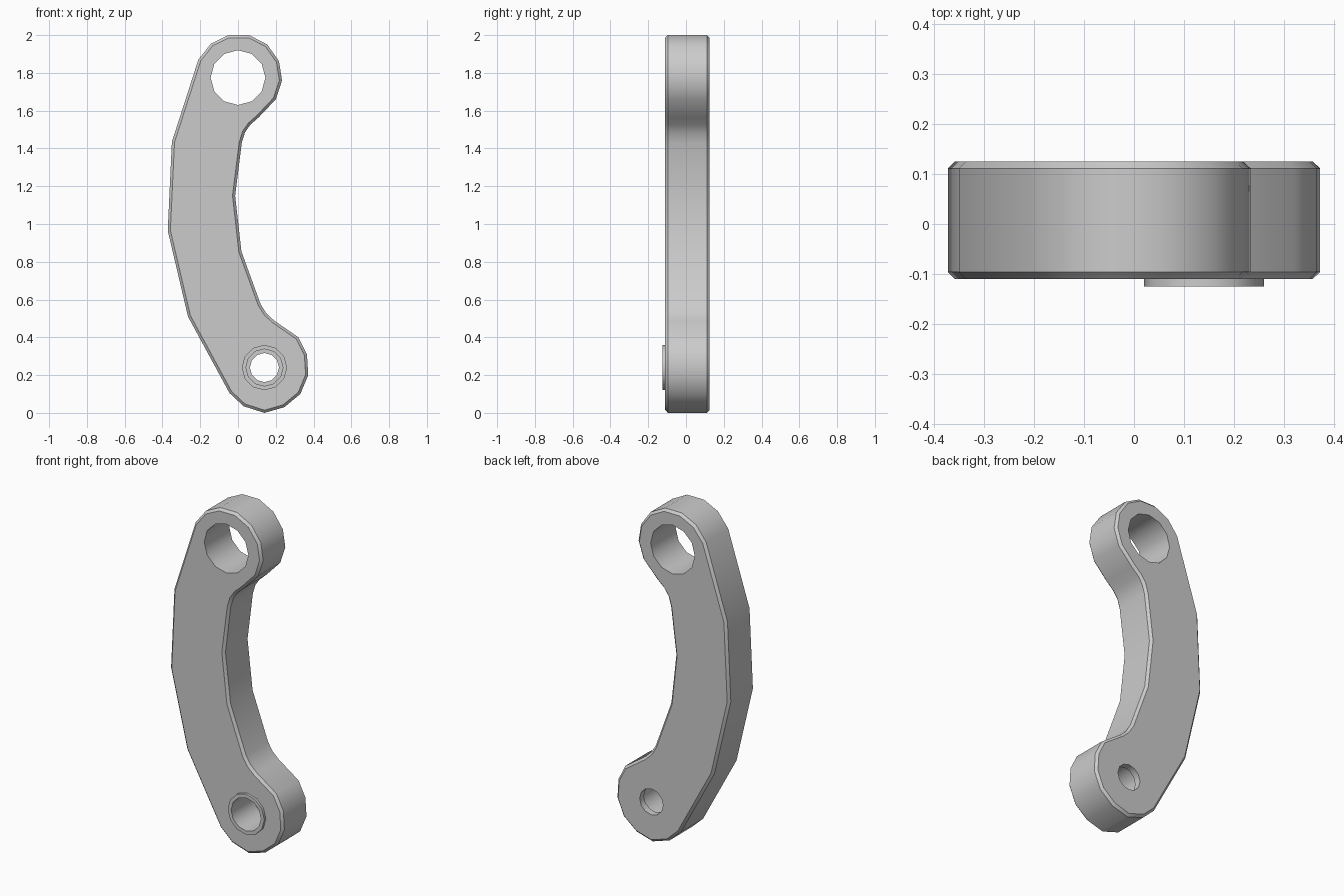
import bpy, bmesh
from math import sin, cos, pi, radians
from mathutils import Vector

if "Cube" in bpy.data.objects:
    bpy.data.objects.remove(bpy.data.objects["Cube"])

# Clockwise silhouette of the arm (x, z)
OUTLINE = [Vector(p) for p in (
    (-.35, 1.435), (-.21, 1.87), (-.143, 1.955), (-.05, 2), (.06, 2), (.155, 1.95),
    (.217, 1.862), (.233, 1.76), (.2, 1.66), (.11, 1.565), (.065, 1.525), (.037, 1.485),
    (.02, 1.43), (-.015, 1.15), (.018, .855), (.12, .575), (.15, .527), (.19, .49),
    (.32, .4), (.365, .31), (.372, .2), (.33, .1), (.245, .03), (.14, 0),
    (.03, .035), (-.045, .105), (-.265, .51), (-.372, .965))]
FRONT, BACK, BOSS, CHAMFER = -.11, .125, -.125, .014


def inset(pts, d):
    out = []
    for i, p in enumerate(pts):
        a = (p - pts[i - 1]).normalized()
        b = (pts[(i + 1) % len(pts)] - p).normalized()
        n1, n2 = Vector((a.y, -a.x)), Vector((b.y, -b.x))
        out.append(p + (n1 + n2) * d / (1 + n1.dot(n2)))
    return out


def circle(x, z, r, n=12):
    return [Vector((x + r * cos(2 * pi * i / n), z + r * sin(2 * pi * i / n))) for i in range(n)]


bm = bmesh.new()


def skin(sections):
    """Join a series of (points, y) loops with quads; return first and last loop."""
    loops = [[bm.verts.new((p.x, y, p.y)) for p in pts] for pts, y in sections]
    for a, b in zip(loops, loops[1:]):
        for i in range(len(a)):
            j = (i + 1) % len(a)
            bm.faces.new((a[i], a[j], b[j], b[i]))
    return loops[0], loops[-1]


def cap(loops):
    edges = [bm.edges.get((l[i - 1], l[i])) for l in loops for i in range(len(l))]
    bmesh.ops.triangle_fill(bm, edges=edges, use_beauty=True, use_dissolve=False)


# Chamfered outer wall
inner = inset(OUTLINE, CHAMFER)
wall = skin([(inner, FRONT), (OUTLINE, FRONT + CHAMFER),
             (OUTLINE, BACK - CHAMFER), (inner, BACK)])
# Large upper eye
eye_pts = circle(0, 1.775, .145)
eye = skin([(eye_pts, FRONT), (eye_pts, BACK)])
# Raised boss, wide bore and narrow rear lip
bore = skin([(circle(.14, .24, r), y) for r, y in (
    (.12, FRONT), (.12, BOSS), (.098, BOSS), (.098, .085), (.077, .085), (.077, BACK))])
# Front and back faces with their openings
for side in (0, 1):
    cap([wall[side], eye[side], bore[side]])

bmesh.ops.recalc_face_normals(bm, faces=bm.faces)
# Merge the flat triangles into clean faces
bmesh.ops.dissolve_limit(bm, angle_limit=radians(.5), verts=[], edges=[
    e for e in bm.edges if all(abs(f.normal.y) > .99 for f in e.link_faces)])
mesh = bpy.data.meshes.new("curved_link_arm")
bm.to_mesh(mesh)
bm.free()
arm = bpy.data.objects.new("curved_link_arm", mesh)
bpy.context.collection.objects.link(arm)
bpy.context.view_layer.objects.active = arm
arm.select_set(True)
bpy.ops.object.shade_smooth_by_angle(angle=radians(32))
